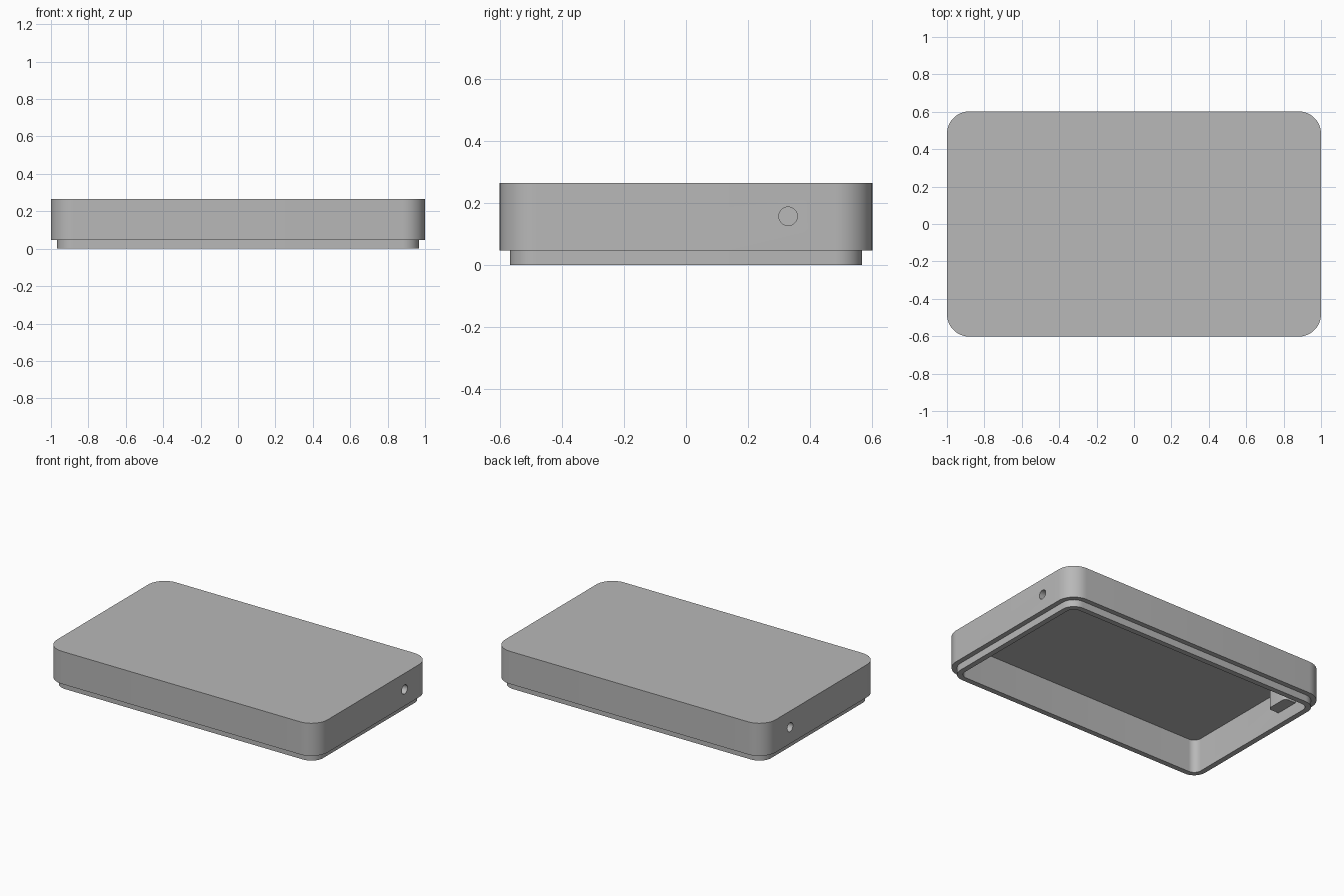
import bpy, bmesh, math
from mathutils import Matrix

cube = bpy.data.objects.get("Cube")
if cube:
    bpy.data.objects.remove(cube, do_unlink=True)

grey = bpy.data.materials.new("plain grey")
grey.use_nodes = True
grey.diffuse_color = (0.48, 0.48, 0.48, 1)
grey.node_tree.nodes["Principled BSDF"].inputs["Base Color"].default_value = grey.diffuse_color


def rounded_ring(bm, half_x, half_y, radius, z, steps=12, centre=(0, 0)):
    """Loop of vertices around a rounded rectangle."""
    ring = []
    for corner, (sx, sy) in enumerate([(1, 1), (-1, 1), (-1, -1), (1, -1)]):
        for i in range(steps + 1):
            a = (corner + i / steps) * math.pi / 2
            x = centre[0] + sx * (half_x - radius) + radius * math.cos(a)
            y = centre[1] + sy * (half_y - radius) + radius * math.sin(a)
            ring.append(bm.verts.new((x, y, z)))
    return ring


def skin(bm, rings):
    """Close the first and last ring and join neighbours with quads."""
    for a, b in zip(rings, rings[1:]):
        n = len(a)
        for i in range(n):
            j = (i + 1) % n
            bm.faces.new((a[i], a[j], b[j], b[i]))
    bm.faces.new(rings[0])
    bm.faces.new(rings[-1])


def finish(name, bm):
    bmesh.ops.recalc_face_normals(bm, faces=bm.faces)
    mesh = bpy.data.meshes.new(name)
    bm.to_mesh(mesh)
    bm.free()
    mesh.materials.append(grey)
    obj = bpy.data.objects.new(name, mesh)
    bpy.context.collection.objects.link(obj)
    return obj


# Hollow cover: top, outer wall, step, lip, rim and inner wall as (inset, z)
bm = bmesh.new()
section = [(0, 0.265), (0, 0.047), (0.033, 0.047), (0.033, 0), (0.069, 0), (0.069, 0.225)]
skin(bm, [rounded_ring(bm, 1 - d, 0.602 - d, 0.12 - d, z) for d, z in section])
cover = finish("cover_shell", bm)
parts = [cover]

# Inner boss and blind round socket on each short side
HOLE_Y, HOLE_Z = 0.33, 0.157
for side, label in ((1, "left"), (-1, "right")):
    bm = bmesh.new()
    skin(bm, [rounded_ring(bm, 0.05, 0.08, 0.025, z, 6, (side * 0.9, HOLE_Y))
              for z in (0.08, 0.235)])
    boss = finish(label + "_boss", bm)
    parts.append(boss)

    bm = bmesh.new()
    place = Matrix.Translation((side * 0.97, HOLE_Y, HOLE_Z)) @ Matrix.Rotation(math.pi / 2, 4, "Y")
    bmesh.ops.create_cone(bm, cap_ends=True, segments=32, radius1=0.03, radius2=0.03,
                          depth=0.14, matrix=place)
    cutter = finish(label + "_socket_cutter", bm)
    cutter.hide_render = True

    for target in (cover, boss):
        mod = target.modifiers.new("socket", "BOOLEAN")
        mod.operation = "DIFFERENCE"
        mod.solver = "EXACT"
        mod.object = cutter
        bpy.context.view_layer.objects.active = target
        bpy.ops.object.modifier_apply(modifier=mod.name)
    bpy.data.objects.remove(cutter, do_unlink=True)

# Smooth the rounded corners, keep the hard edges
bpy.ops.object.select_all(action="DESELECT")
for part in parts:
    part.select_set(True)
bpy.context.view_layer.objects.active = cover
bpy.ops.object.shade_smooth_by_angle(angle=math.radians(30))
